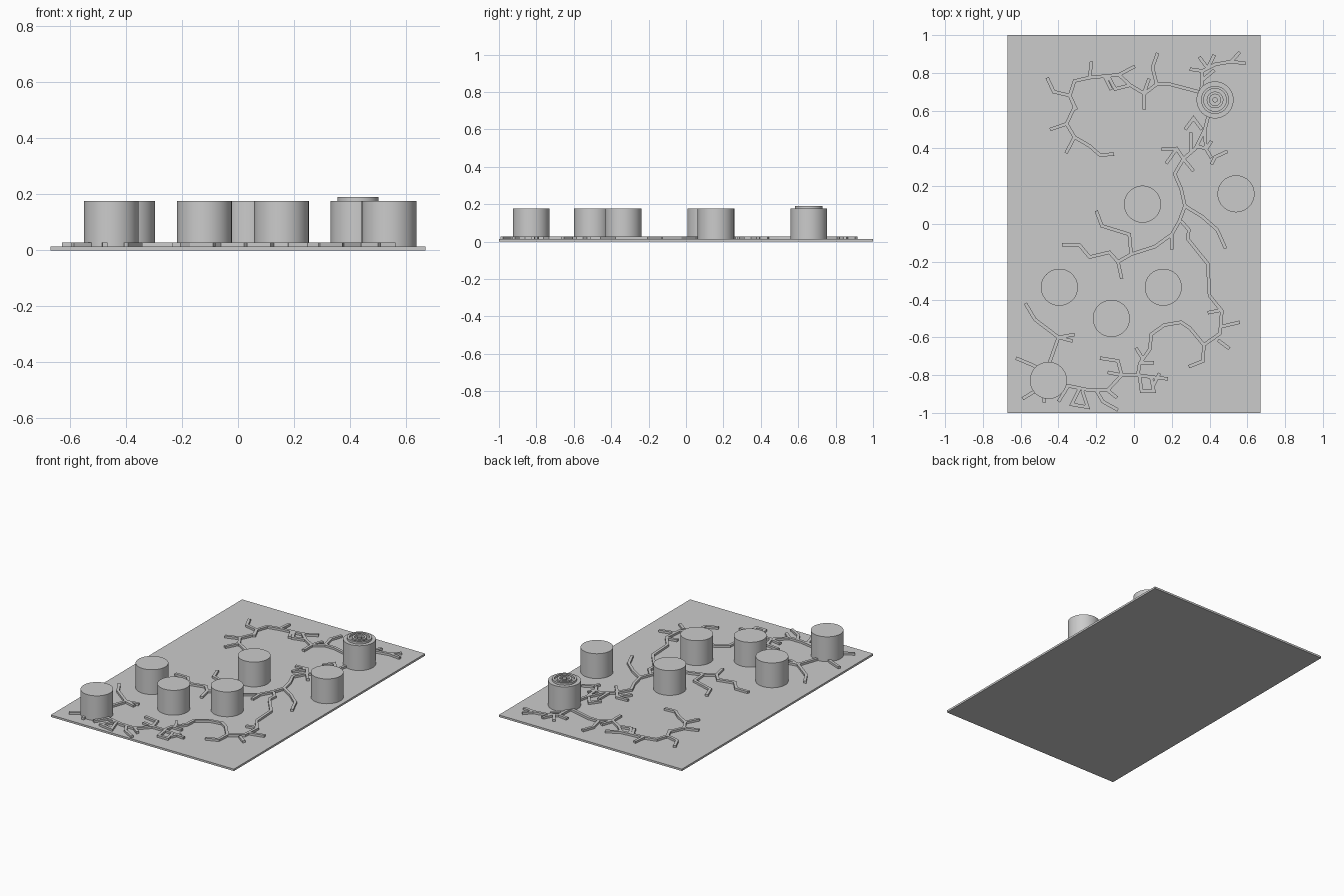
import bpy, bmesh, math
from mathutils import Vector

if "Cube" in bpy.data.objects:
    bpy.data.objects.remove(bpy.data.objects["Cube"])

PLATE_TOP, VEIN_TOP, POST_TOP, RING_TOP = 0.013, 0.027, 0.177, 0.191
VEIN_HALF = 0.009

grey = bpy.data.materials.new("plain grey")
grey.diffuse_color = (0.6, 0.6, 0.6, 1)
grey.use_nodes = True
grey.node_tree.nodes["Principled BSDF"].inputs["Base Color"].default_value = grey.diffuse_color


def finish(name, bm, smooth=False):
    bmesh.ops.recalc_face_normals(bm, faces=bm.faces)
    mesh = bpy.data.meshes.new(name)
    bm.to_mesh(mesh)
    bm.free()
    mesh.materials.append(grey)
    ob = bpy.data.objects.new(name, mesh)
    bpy.context.collection.objects.link(ob)
    if smooth:
        bpy.ops.object.select_all(action='DESELECT')
        ob.select_set(True)
        bpy.context.view_layer.objects.active = ob
        bpy.ops.object.shade_smooth_by_angle(angle=math.radians(30))
    return ob


def lathe(name, x, y, profile, closed, n=64):
    """Spin a radius/height profile about a vertical axis."""
    bm = bmesh.new()
    rows = [[bm.verts.new((x + r * math.cos(a), y + r * math.sin(a), z)) for r, z in profile]
            for a in (2 * math.pi * i / n for i in range(n))]
    m = len(profile)
    for i in range(n):
        a, b = rows[i], rows[(i + 1) % n]
        for j in range(m if closed else m - 1):
            k = (j + 1) % m
            bm.faces.new((a[j], b[j], b[k], a[k]))
    if not closed:
        bm.faces.new([r[0] for r in rows])
        bm.faces.new([r[-1] for r in rows])
    return finish(name, bm, True)


def add_vein(bm, path):
    """Square-section strip with mitred bends along a flat path."""
    pts = [Vector(p) for p in path]
    dirs = [(b - a).normalized() for a, b in zip(pts, pts[1:])]
    rows = []
    for i, p in enumerate(pts):
        d0, d1 = dirs[max(i - 1, 0)], dirs[min(i, len(dirs) - 1)]
        n0, n1 = Vector((-d0.y, d0.x)), Vector((-d1.y, d1.x))
        off = (n0 + n1) / max(1 + n0.dot(n1), 0.4) * VEIN_HALF
        l, r = p + off, p - off
        rows.append([bm.verts.new((*q, z)) for q, z in
                     ((l, PLATE_TOP), (l, VEIN_TOP), (r, VEIN_TOP), (r, PLATE_TOP))])
    for a, b in zip(rows, rows[1:]):
        for j in range(4):
            k = (j + 1) % 4
            bm.faces.new((a[j], a[k], b[k], b[j]))
    bm.faces.new(rows[0])
    bm.faces.new(rows[-1])


def vein_network(name, paths):
    bm = bmesh.new()
    for p in paths:
        add_vein(bm, p)
    return finish(name, bm)


# Base plate
bm = bmesh.new()
bmesh.ops.create_cube(bm, size=1)
for v in bm.verts:
    v.co = (v.co.x * 1.34, v.co.y * 2, (v.co.z + 0.5) * PLATE_TOP)
finish("base_plate", bm)

# Round posts
POSTS = [(0.045, 0.105), (0.54, 0.16), (-0.395, -0.335), (0.155, -0.335),
         (-0.12, -0.5), (-0.453, -0.828), (0.429, 0.657)]
for i, (x, y) in enumerate(POSTS):
    lathe(f"post_{i + 1}", x, y, [(0.098, PLATE_TOP), (0.098, POST_TOP)], False)

# Target rings on the last post
tx, ty = POSTS[-1]
for i, (r0, r1) in enumerate([(0.06, 0.074), (0.03, 0.044)]):
    lathe(f"target_ring_{i + 1}", tx, ty, [(r0, POST_TOP), (r1, POST_TOP), (r1, RING_TOP), (r0, RING_TOP)], True)
lathe("target_centre", tx, ty, [(0.014, POST_TOP), (0.014, RING_TOP)], False, 32)

# Veins: back left
vein_network("back_veins", [
    [(.36, .695), (.19, .74), (.12, .74), (.055, .69), (-.02, .735), (-.08, .79), (-.235, .775), (-.315, .757),
     (-.34, .68), (-.315, .62), (-.357, .53), (-.315, .46), (-.235, .413), (-.18, .365), (-.105, .37)],
    [(.12, .74), (.098, .83), (.125, .905)],
    [(.08, .77), (.055, .70), (.055, .605)],
    [(-.02, .735), (-.1, .715), (-.135, .78)],
    [(-.155, .78), (-.12, .71)],
    [(-.08, .79), (.005, .835)],
    [(-.235, .775), (-.225, .86)],
    [(-.34, .68), (-.425, .70), (-.46, .775)],
    [(-.34, .68), (-.305, .605)],
    [(-.357, .53), (-.445, .50)],
    [(-.315, .46), (-.36, .375)],
])
# Veins: back right corner
vein_network("corner_veins", [
    [(.355, .69), (.362, .81), (.43, .845), (.515, .86), (.56, .91)],
    [(.515, .86), (.59, .85)],
    [(.362, .81), (.295, .82)],
    [(.39, .825), (.345, .885)],
    [(.39, .825), (.425, .895)],
    [(.36, .76), (.425, .815)],
])
# Veins: below the target post
vein_network("middle_veins", [
    [(.40, .60), (.375, .50), (.325, .40), (.262, .345), (.215, .265), (.25, .185), (.27, .095), (.24, .015),
     (.2, -.055), (.11, -.12), (-.015, -.16), (-.085, -.2), (-.13, -.15), (-.235, -.175), (-.29, -.11), (-.38, -.11)],
    [(-.015, -.16), (-.025, -.055), (-.17, -.01), (-.2, .07)],
    [(-.085, -.2), (-.065, -.29)],
    [(.2, -.055), (.2, -.135)],
    [(.27, .095), (.36, .04), (.44, -.03), (.485, -.13)],
    [(.375, .5), (.38, .4), (.41, .35)],
    [(.335, .41), (.385, .4), (.41, .44)],
    [(.41, .315), (.43, .355), (.495, .385)],
    [(.36, .5), (.315, .56), (.27, .5)],
    [(.3, .38), (.3, .485)],
    [(.262, .345), (.225, .4), (.145, .395)],
    [(.22, .39), (.17, .32)],
    [(.262, .345), (.315, .28)],
])
# Veins: long front strand
vein_network("front_veins", [
    [(.25, .015), (.29, -.03), (.285, -.08), (.39, -.21), (.40, -.38), (.465, -.46), (.455, -.58), (.37, -.64),
     (.295, -.55), (.25, -.52), (.16, -.535), (.09, -.585), (.085, -.66), (.03, -.74), (.02, -.80), (-.065, -.80),
     (-.14, -.88), (-.235, -.88), (-.38, -.85)],
    [(.465, -.455), (.39, -.47)],
    [(.455, -.545), (.56, -.52)],
    [(.445, -.615), (.505, -.66)],
    [(.37, -.64), (.365, -.725), (.29, -.755)],
    [(.05, -.72), (.01, -.655)],
    [(.04, -.735), (.105, -.735)],
    [(-.065, -.80), (-.085, -.725), (-.18, -.71)],
    [(-.065, -.80), (-.14, -.785)],
    [(.02, -.80), (.09, -.81), (.18, -.82)],
    [(.03, -.81), (.04, -.885), (.105, -.885), (.09, -.81)],
    [(.1, -.86), (.135, -.79)],
])
# Veins: around the front left post
vein_network("left_veins", [
    [(-.46, -.77), (-.4, -.6), (-.525, -.505), (-.575, -.42)],
    [(-.4, -.6), (-.315, -.585)],
    [(-.4, -.6), (-.325, -.62)],
    [(-.5, -.77), (-.53, -.75), (-.625, -.71)],
    [(-.5, -.87), (-.59, -.925)],
    [(-.48, -.89), (-.475, -.945)],
    [(-.35, -.86), (-.4, -.94)],
    [(-.2, -.88), (-.165, -.94), (-.085, -.985)],
    [(-.29, -.875), (-.33, -.955), (-.245, -.97), (-.275, -.88)],
    [(-.14, -.88), (-.09, -.92)],
])
